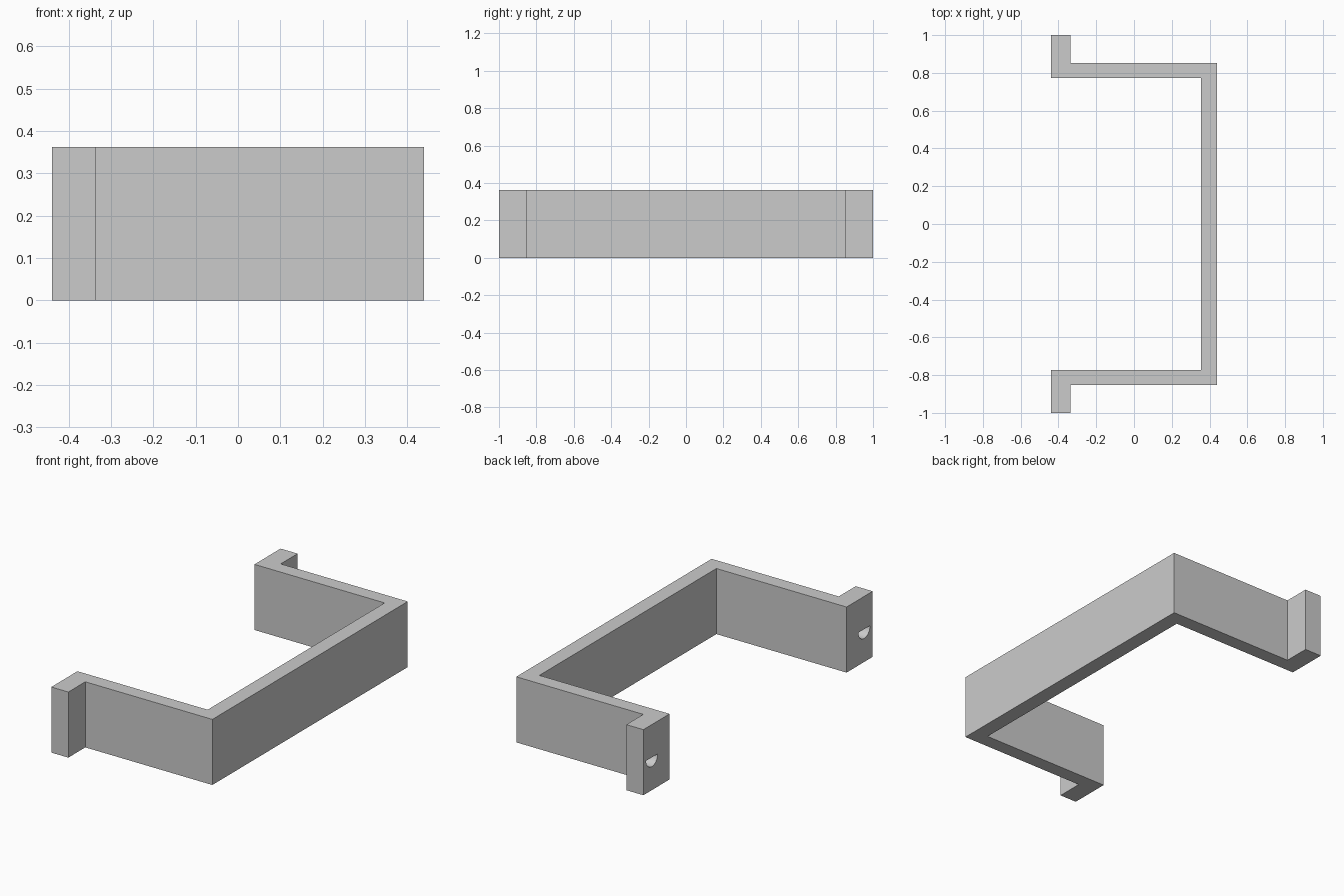
import bpy, bmesh, math

if "Cube" in bpy.data.objects:
    bpy.data.objects.remove(bpy.data.objects["Cube"])


def prism(name, points, vector):
    """Extrude a flat closed outline along a vector."""
    bm = bmesh.new()
    face = bm.faces.new([bm.verts.new(p) for p in points])
    ext = bmesh.ops.extrude_face_region(bm, geom=[face])
    verts = [g for g in ext["geom"] if isinstance(g, bmesh.types.BMVert)]
    bmesh.ops.translate(bm, verts=verts, vec=vector)
    bmesh.ops.recalc_face_normals(bm, faces=bm.faces[:])
    mesh = bpy.data.meshes.new(name)
    bm.to_mesh(mesh)
    bm.free()
    obj = bpy.data.objects.new(name, mesh)
    bpy.context.collection.objects.link(obj)
    return obj


# Bracket: half of the plan outline, mirrored across y = 0
HEIGHT = 0.362
half = [(0.44, 0.852), (-0.336, 0.852), (-0.336, 1.0),
        (-0.44, 1.0), (-0.44, 0.772), (0.355, 0.772)]
outline = half + [(x, -y) for x, y in reversed(half)]
bracket = prism("bracket", [(x, y, 0) for x, y in outline], (0, 0, HEIGHT))

# Half-round blind sockets in the back of each foot
R, DEPTH, STEPS = 0.051, 0.085, 16
for side in (-1, 1):
    arc = [math.pi + math.pi * i / STEPS for i in range(STEPS + 1)]
    pts = [(-0.49, side * 0.926 + R * math.cos(a), HEIGHT / 2 + R * math.sin(a))
           for a in arc]
    cutter = prism("socket_cutter", pts, (0.05 + DEPTH, 0, 0))
    cutter.hide_render = True
    cutter.hide_set(True)
    cut = bracket.modifiers.new("socket", 'BOOLEAN')
    cut.operation = 'DIFFERENCE'
    cut.solver = 'EXACT'
    cut.object = cutter
